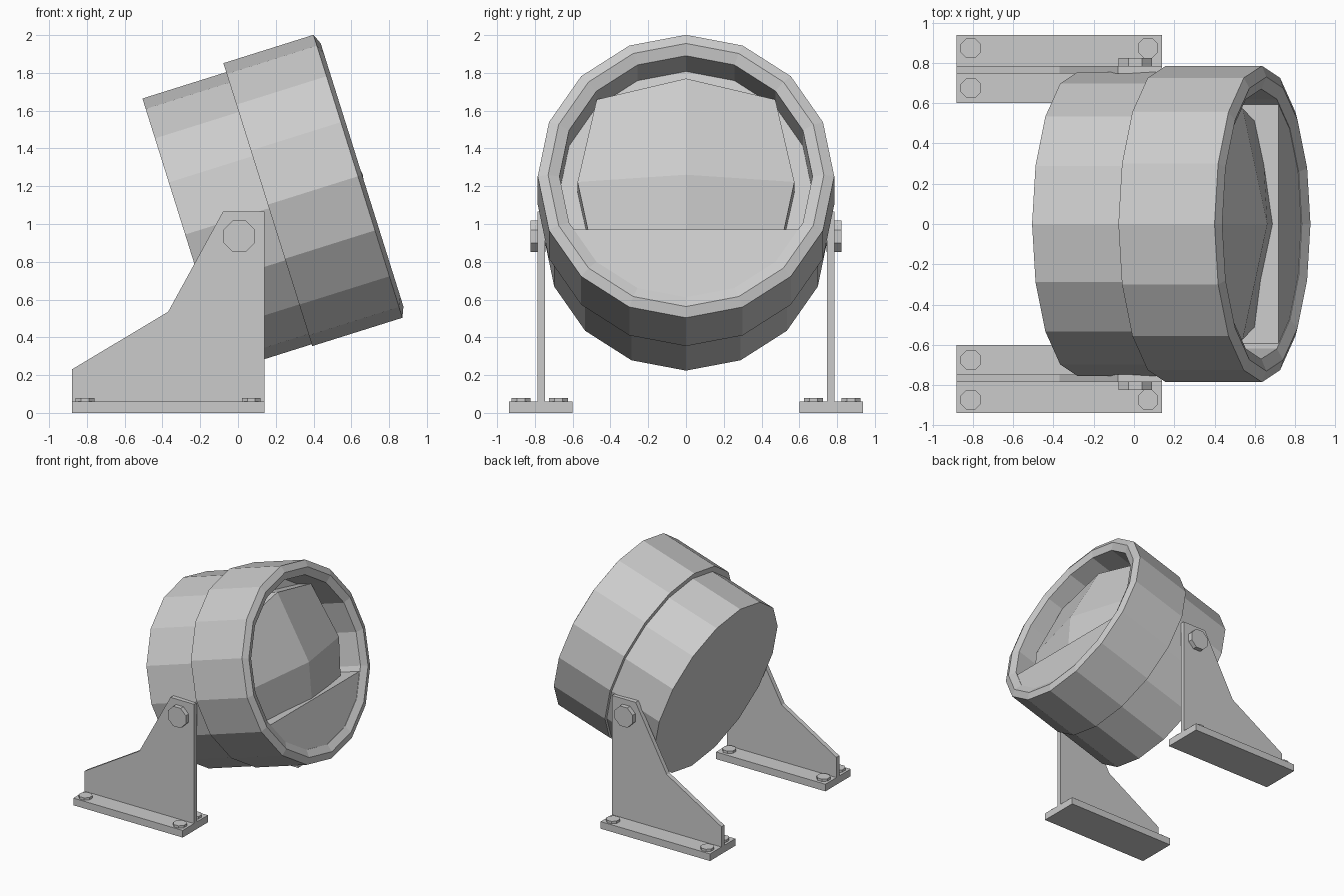
import bpy, bmesh, math
from mathutils import Matrix, Vector

if "Cube" in bpy.data.objects:
    bpy.data.objects.remove(bpy.data.objects["Cube"])

# Lamp frame: local z is the beam axis, local x points down, origin at the front rim centre
TILT = math.radians(17.45)
LAMP = Matrix.Translation((0.635, 0, 1.2525)) @ Matrix.Rotation(math.pi / 2 - TILT, 4, 'Y')


def finish(name, bm, matrix=Matrix()):
    bmesh.ops.recalc_face_normals(bm, faces=bm.faces)
    mesh = bpy.data.meshes.new(name)
    bm.to_mesh(mesh)
    bm.free()
    obj = bpy.data.objects.new(name, mesh)
    obj.matrix_world = matrix
    bpy.context.collection.objects.link(obj)
    return obj


def lathe(name, profile, sides=16, shift=0.0):
    """Turn (radius, height) points around the lamp axis, capping both ends."""
    bm = bmesh.new()
    rings = []
    for r, h in profile:
        rings.append([bm.verts.new((r * math.cos(2 * math.pi * i / sides) + shift,
                                    r * math.sin(2 * math.pi * i / sides), h))
                      for i in range(sides)])
    for a, b in zip(rings, rings[1:]):
        for i in range(sides):
            j = (i + 1) % sides
            bm.faces.new((a[i], a[j], b[j], b[i]))
    bm.faces.new(rings[0])
    bm.faces.new(rings[-1])
    return finish(name, bm, LAMP)


def prism(name, points, offset, matrix=Matrix()):
    """Extrude a flat polygon by an offset vector."""
    bm = bmesh.new()
    face = bm.faces.new([bm.verts.new(p) for p in points])
    new = bmesh.ops.extrude_face_region(bm, geom=[face], use_keep_orig=True)['geom']
    bmesh.ops.translate(bm, vec=offset, verts=[v for v in new if isinstance(v, bmesh.types.BMVert)])
    return finish(name, bm, matrix)


def bolt(name, radius, depth, location, sideways=False):
    """Eight-sided bolt head with flats square to the axes."""
    bm = bmesh.new()
    bmesh.ops.create_cone(bm, cap_ends=True, segments=8, radius1=radius, radius2=radius,
                          depth=depth, matrix=Matrix.Rotation(math.pi / 8, 4, 'Z'))
    turn = Matrix.Rotation(math.pi / 2, 4, 'X') if sideways else Matrix()
    return finish(name, bm, Matrix.Translation(location) @ turn)


# Rear drum
lathe("rear_housing", [(0.755, -0.965), (0.755, -0.45)], shift=0.02)

# Front ring with chamfered rim and recess
lathe("front_housing", [(0.785, -0.5), (0.785, 0), (0.73, 0.023),
                        (0.67, -0.003), (0.67, -0.28)])

# Faceted lens bulging out of the recess
bm = bmesh.new()
rows = []
for i in (-1, 0, 1):
    row = []
    for j in (-1, 0, 1):
        k = abs(i) + abs(j)
        size, height = ((0, 0.028), (0.574, -0.1), (0.473, -0.15))[k]
        row.append(bm.verts.new((i * size, j * size, height)))
    rows.append(row)
for i in (0, 1):
    for j in (0, 1):
        q = [rows[i][j], rows[i + 1][j], rows[i + 1][j + 1], rows[i][j + 1]]
        bm.faces.new(q)
rim = [e for e in bm.edges if e.is_boundary]
skirt = bmesh.ops.extrude_edge_only(bm, edges=rim)['geom']
for v in skirt:
    if isinstance(v, bmesh.types.BMVert):
        v.co.z = -0.28
finish("lens", bm, LAMP)

# Lower shield filling the bottom segment of the recess
arc = [(0.67 * math.cos(math.radians(a)), 0.67 * math.sin(math.radians(a)), -0.006)
       for a in (-45, -22.5, 0, 22.5, 45)]
prism("lower_shield", [(0.293, -0.594, -0.006)] + arc + [(0.293, 0.594, -0.006)],
      Vector((0, 0, -0.27)), LAMP)

# Mounting feet on both sides
side_profile = [(-0.88, 0.03), (-0.88, 0.23), (-0.37, 0.535),
                (-0.08, 1.065), (0.14, 1.065), (0.14, 0.03)]
for side, s in (("right", 1), ("left", -1)):
    prism(side + "_bracket", [(x, s * 0.747, z) for x, z in side_profile], Vector((0, s * 0.038, 0)))
    prism(side + "_base", [(-0.88, s * 0.6, 0), (0.14, s * 0.6, 0),
                           (0.14, s * 0.937, 0), (-0.88, s * 0.937, 0)], Vector((0, 0, 0.06)))
    bolt(side + "_pivot_bolt", 0.09, 0.08, (0.006, s * 0.783, 0.935), True)
    for x in (-0.81, 0.07):
        for y in (0.675, 0.873):
            bolt(side + "_base_bolt", 0.054, 0.04, (x, s * y, 0.06))
